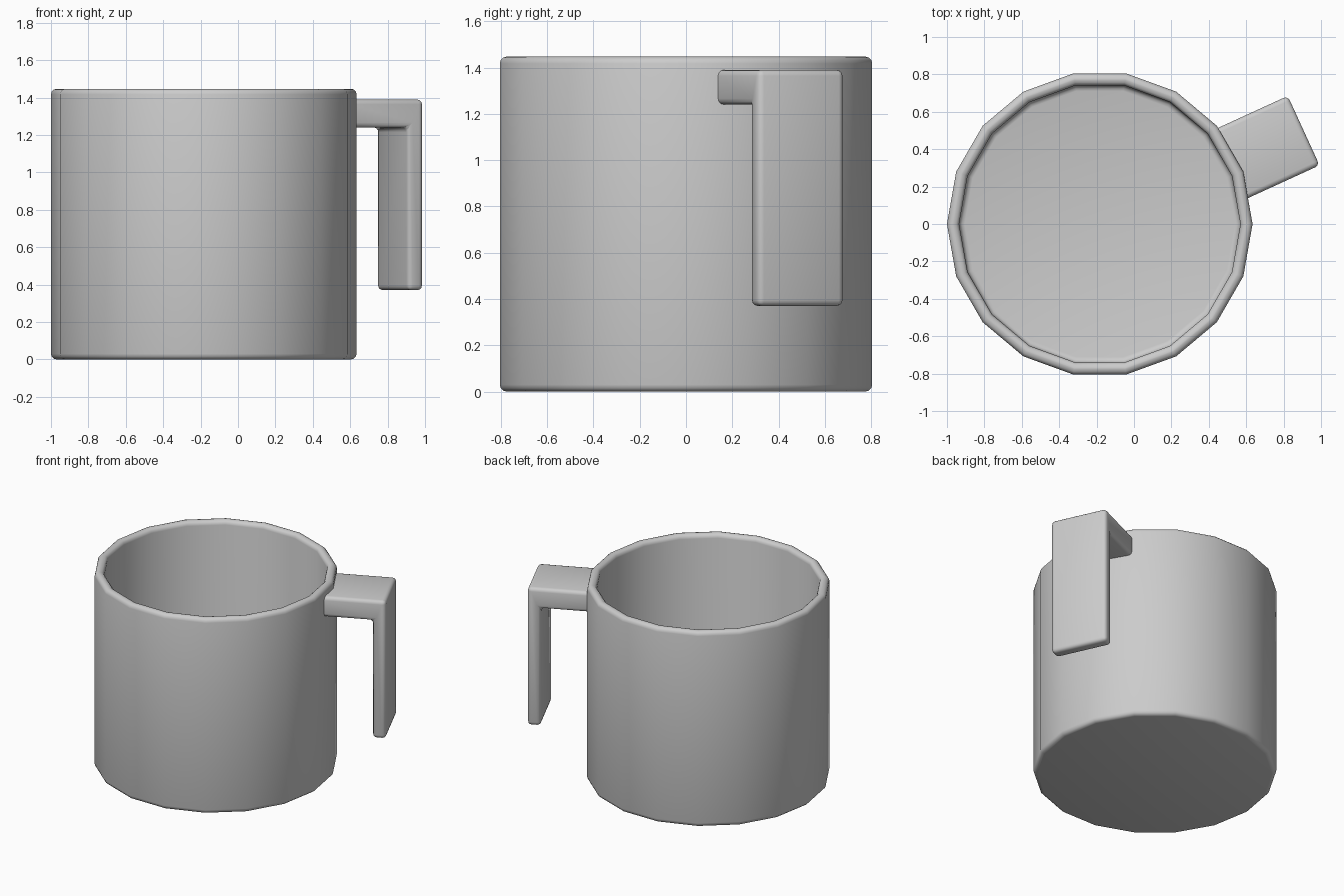
import bpy, bmesh, math
from mathutils import Matrix

if "Cube" in bpy.data.objects:
    bpy.data.objects.remove(bpy.data.objects["Cube"])

CX = -0.183          # cup axis
SIDES = 18
R, RI, H = 0.817, 0.752, 1.447
ANGLE = math.radians(24.6)


def finish(name, bm, angle):
    bmesh.ops.recalc_face_normals(bm, faces=bm.faces)
    me = bpy.data.meshes.new(name)
    bm.to_mesh(me)
    bm.free()
    ob = bpy.data.objects.new(name, me)
    bpy.context.collection.objects.link(ob)
    bpy.ops.object.select_all(action='DESELECT')
    bpy.context.view_layer.objects.active = ob
    ob.select_set(True)
    bpy.ops.object.shade_smooth_by_angle(angle=math.radians(angle))
    return ob


def arc(r, z, rad, a0, a1, n=3):
    return [(r + rad * math.cos(math.radians(a0 + (a1 - a0) * i / n)),
             z + rad * math.sin(math.radians(a0 + (a1 - a0) * i / n))) for i in range(n + 1)]


# Cup: 18-sided lathe with rounded base, rim and inner floor
b, floor = 0.03, 0.065
profile = (arc(R - b, b, b, -90, 0) + arc(R - b, H - b, b, 0, 90)
           + arc(RI + b, H - b, b, 90, 180) + arc(RI - b, floor + b, b, 0, -90))
bm = bmesh.new()
rings = []
for r, z in profile:
    rings.append([bm.verts.new((CX + r * math.cos(math.tau * i / SIDES),
                                r * math.sin(math.tau * i / SIDES), z)) for i in range(SIDES)])
for lo, hi in zip(rings, rings[1:]):
    for i in range(SIDES):
        j = (i + 1) % SIDES
        bm.faces.new((lo[i], lo[j], hi[j], hi[i]))
bm.faces.new(rings[0])
bm.faces.new(rings[-1])
finish("cup_body", bm, 35)

# Handle: L-shaped profile extruded sideways, open at the bottom, rounded edges
out, inn, start = 1.199, 1.109, 0.768
top, under, low, half = 1.39, 1.24, 0.37, 0.204
bm = bmesh.new()
outline = [(start, under), (inn, under), (inn, low), (out, low), (out, top), (start, top)]
face = bm.faces.new([bm.verts.new((x, -half, z)) for x, z in outline])
ext = bmesh.ops.extrude_face_region(bm, geom=[face])
bmesh.ops.translate(bm, verts=[v for v in ext["geom"] if isinstance(v, bmesh.types.BMVert)],
                    vec=(0, 2 * half, 0))
bmesh.ops.recalc_face_normals(bm, faces=bm.faces)
edges = [e for e in bm.edges if not all(abs(v.co.x - start) < 1e-4 for v in e.verts)]
bmesh.ops.bevel(bm, geom=edges, offset=0.026, segments=3, profile=0.5, affect='EDGES')
bm.transform(Matrix.Translation((CX, 0, 0)) @ Matrix.Rotation(ANGLE, 4, 'Z'))
finish("handle", bm, 35)
